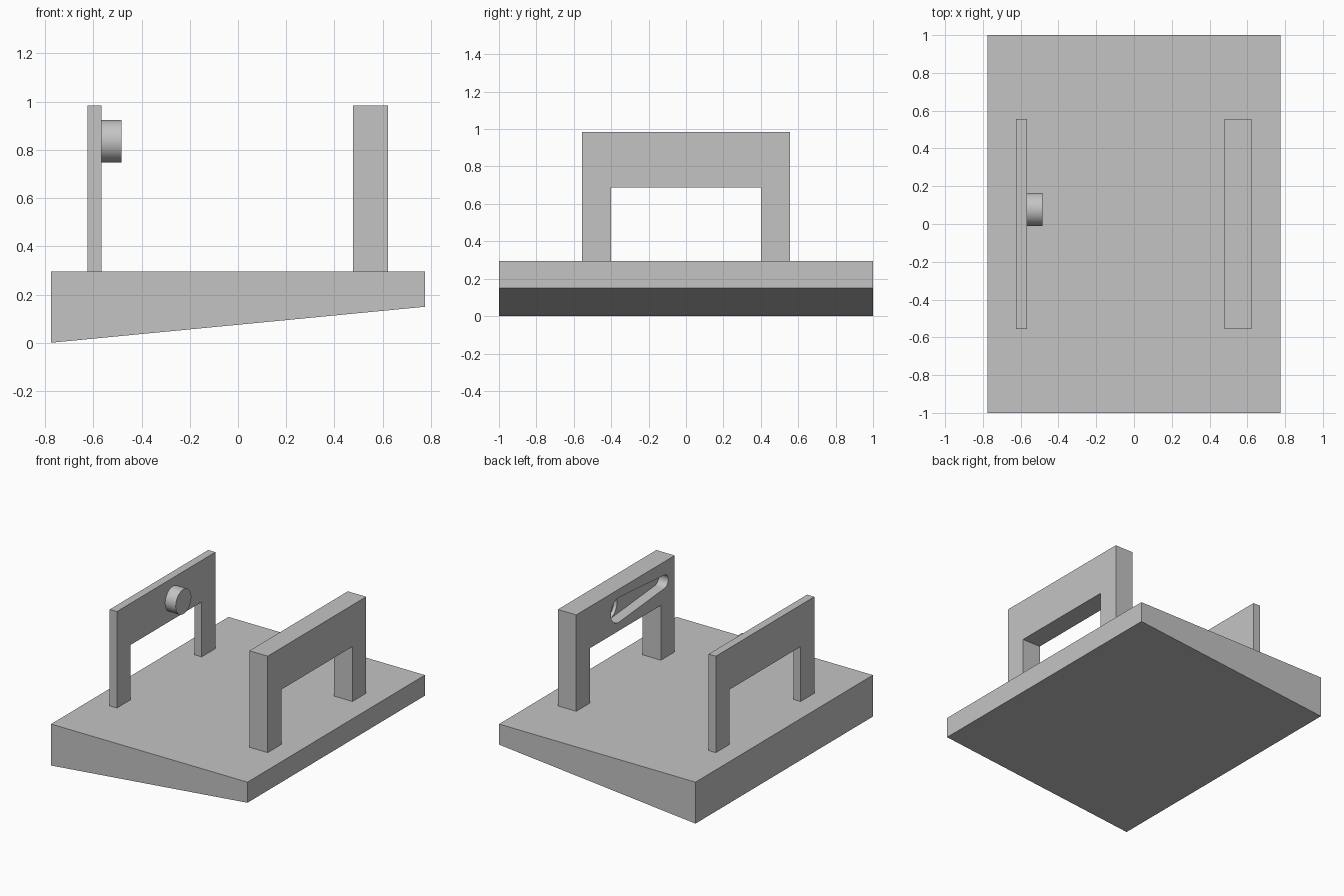
import bpy
import bmesh
from math import cos, sin, pi, asin, radians

cube = bpy.data.objects.get("Cube")
if cube:
    bpy.data.objects.remove(cube, do_unlink=True)

grey = bpy.data.materials.new("light grey")
grey.use_nodes = True
COLOR = (0.55, 0.55, 0.55, 1)
grey.diffuse_color = COLOR
grey.node_tree.nodes["Principled BSDF"].inputs["Base Color"].default_value = COLOR


def prism(name, outline, axis, start, end):
    """Extrude a 2D outline along x (outline in y, z) or y (outline in x, z)."""
    bm = bmesh.new()
    place = (lambda a, b: (start, a, b)) if axis == "x" else (lambda a, b: (a, start, b))
    face = bm.faces.new([bm.verts.new(place(a, b)) for a, b in outline])
    moved = bmesh.ops.extrude_face_region(bm, geom=[face])["geom"]
    step = (end - start, 0, 0) if axis == "x" else (0, end - start, 0)
    bmesh.ops.translate(bm, vec=step, verts=[v for v in moved if isinstance(v, bmesh.types.BMVert)])
    bmesh.ops.recalc_face_normals(bm, faces=bm.faces)
    mesh = bpy.data.meshes.new(name)
    bm.to_mesh(mesh)
    bm.free()
    mesh.materials.append(grey)
    obj = bpy.data.objects.new(name, mesh)
    bpy.context.collection.objects.link(obj)
    return obj


def arc(cy, cz, r, a0, a1, n):
    return [(cy + r * cos(a0 + (a1 - a0) * i / n), cz + r * sin(a0 + (a1 - a0) * i / n))
            for i in range(n + 1)]


def activate(obj):
    bpy.ops.object.select_all(action="DESELECT")
    obj.select_set(True)
    bpy.context.view_layer.objects.active = obj


def smooth(obj):
    activate(obj)
    bpy.ops.object.shade_smooth_by_angle(angle=radians(30))


def carve(obj, cutter):
    cutter.hide_render = True
    mod = obj.modifiers.new("carve", "BOOLEAN")
    mod.operation = "DIFFERENCE"
    mod.solver = "EXACT"
    mod.object = cutter
    activate(obj)
    bpy.ops.object.modifier_apply(modifier=mod.name)
    bpy.data.objects.remove(cutter, do_unlink=True)


# Wedge base, thinner towards +x
HALF, DECK = 0.775, 0.296
prism("wedge_base", [(-HALF, 0), (HALF, 0.149), (HALF, DECK), (-HALF, DECK)], "y", -1, 1)

# Two arches standing on the base
OUT, INN, TOP, GAP = 0.555, 0.4, 0.984, 0.687
arch = [(-OUT, DECK), (-INN, DECK), (-INN, GAP), (INN, GAP),
        (INN, DECK), (OUT, DECK), (OUT, TOP), (-OUT, TOP)]
prism("thin_arch", arch, "x", -0.624, -0.567)
thick_arch = prism("thick_arch", arch, "x", 0.478, 0.623)

# Round peg on the inner face of the thin arch
PY, PZ, PR = 0.077, 0.836, 0.088
circle = arc(PY, PZ, PR, 0, 2 * pi, 64)[:-1]
smooth(prism("round_peg", circle, "x", -0.567, -0.484))

# Tapered slot with a deeper round pocket in the thick arch
SY, SR = -0.435, 0.048
tilt = asin((PR - SR) / (PY - SY))
slot = (arc(PY, PZ, PR, -pi / 2 - tilt, pi / 2 + tilt, 32)
        + arc(SY, PZ + 0.005, SR, pi / 2 + tilt, 3 * pi / 2 - tilt, 24))
carve(thick_arch, prism("slot_cutter", slot, "x", 0.4, 0.478 + 0.075))
carve(thick_arch, prism("pocket_cutter", circle, "x", 0.41, 0.478 + 0.1))
smooth(thick_arch)
